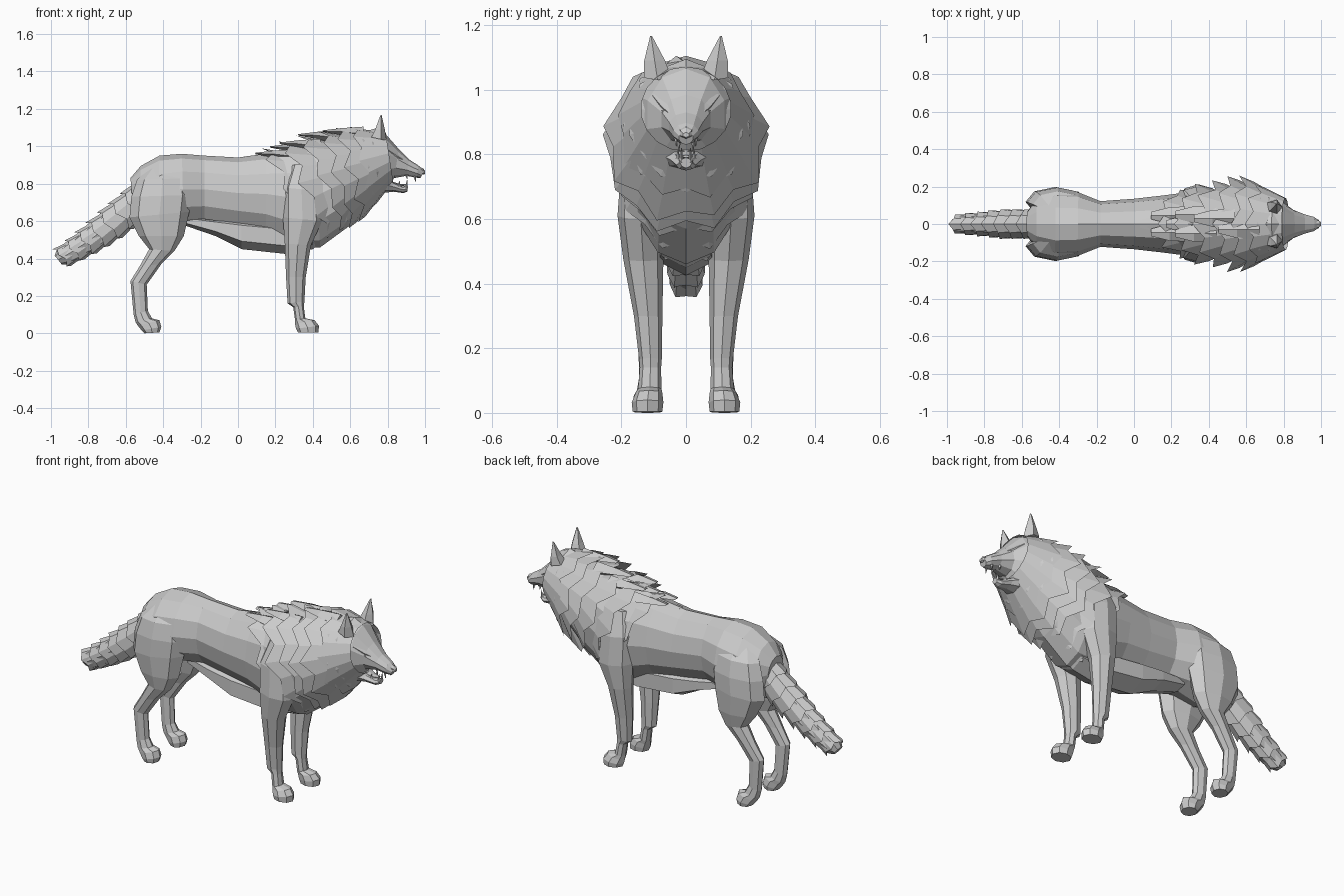
import bpy, bmesh, math, random
from mathutils import Vector

random.seed(4)


def ring(p, q, w, yc=0.0, n=10):
    """Oval through side-view points p and q (x, z), half-width w, centred on yc."""
    c = Vector(((p[0] + q[0]) / 2, yc, (p[1] + q[1]) / 2))
    u = Vector(((p[0] - q[0]) / 2, 0, (p[1] - q[1]) / 2))
    return [c + u * math.cos(2 * math.pi * i / n) + Vector((0, w * math.sin(2 * math.pi * i / n), 0))
            for i in range(n)]


def skin(name, rings, cap_start=True, cap_end=True):
    """Bridge point rings into one flat-shaded mesh object."""
    bm = bmesh.new()
    rows = [[bm.verts.new(p) for p in r] for r in rings]
    n = len(rows[0])
    for a, b in zip(rows, rows[1:]):
        for i in range(n):
            j = (i + 1) % n
            bm.faces.new((a[i], a[j], b[j], b[i]))
    if cap_start:
        bm.faces.new(rows[0])
    if cap_end:
        bm.faces.new(rows[-1])
    bmesh.ops.recalc_face_normals(bm, faces=bm.faces)
    me = bpy.data.meshes.new(name)
    bm.to_mesh(me)
    bm.free()
    ob = bpy.data.objects.new(name, me)
    bpy.context.collection.objects.link(ob)
    return ob


def loft(name, secs, n=10):
    return skin(name, [ring(*s, n=n) for s in secs])


def shag(name, front, back, jag, n=16):
    """Open flared fur collar whose trailing edge ends in uneven spikes."""
    f, b = ring(*front, n=n), ring(*back, n=n)
    edge = []
    for i in range(n):
        k = jag * random.uniform(0.5, 1.2) if i % 2 == 0 else -jag * random.uniform(0.3, 1.1)
        edge.append(b[i] + (b[i] - f[i]) * k)
    return skin(name, [f, edge], False, False)


# Torso and neck core
loft("body", [
    ((-.575, .83), (-.56, .66), .07), ((-.52, .895), (-.53, .58), .13),
    ((-.42, .95), (-.43, .55), .175), ((-.30, .96), (-.29, .58), .168),
    ((-.18, .95), (-.18, .59), .122), ((0, .94), (0, .56), .135),
    ((.15, .96), (.15, .53), .152), ((.28, .99), (.30, .46), .17),
    ((.40, 1.01), (.44, .46), .175), ((.52, 1.04), (.59, .57), .165),
    ((.68, 1.05), (.72, .70), .13)], 12)

# Belly fur hanging under the ribs
loft("belly_fur", [
    ((-.28, .63), (-.28, .575), .07), ((-.12, .62), (-.12, .52), .10),
    ((.02, .62), (.02, .45), .11), ((.25, .60), (.25, .425), .10),
    ((.40, .60), (.40, .45), .09), ((.48, .62), (.48, .51), .07)], 6)

# Legs, sections from hip or shoulder to sole
FRONT = [((.39, .91), (.29, .90), .03, .12), ((.44, .76), (.24, .78), .06, .14),
         ((.45, .60), (.24, .62), .072, .14), ((.39, .47), (.25, .48), .062, .132),
         ((.362, .30), (.257, .30), .044, .117), ((.355, .17), (.265, .16), .035, .11),
         ((.352, .14), (.295, .14), .033, .11), ((.36, .08), (.305, .07), .036, .112),
         ((.41, .07), (.305, .05), .042, .115), ((.433, .04), (.31, .025), .049, .119),
         ((.43, .005), (.32, .005), .046, .119)]
HIND = [((-.33, .91), (-.47, .89), .03, .07), ((-.27, .83), (-.54, .82), .07, .105),
        ((-.25, .74), (-.57, .73), .078, .117),
        ((-.26, .65), (-.58, .62), .08, .118), ((-.29, .52), (-.53, .52), .066, .122),
        ((-.34, .44), (-.475, .45), .05, .122), ((-.41, .37), (-.525, .36), .038, .122),
        ((-.488, .26), (-.575, .28), .031, .118), ((-.482, .12), (-.558, .10), .030, .115),
        ((-.46, .08), (-.548, .06), .036, .116), ((-.42, .07), (-.535, .04), .043, .118),
        ((-.41, .035), (-.515, .015), .048, .119), ((-.42, .005), (-.50, .0), .044, .119)]
for side, s in (("left", 1), ("right", -1)):
    for label, secs in (("front_leg", FRONT), ("hind_leg", HIND)):
        loft(f"{label}_{side}", [(p, q, w, s * y) for p, q, w, y in secs], 8)

# Mane: overlapping collars, (top, bottom, half-width) of each trailing edge
MANE = [((.15, .985), (.42, .48), .18), ((.25, 1.02), (.50, .515), .205),
        ((.35, 1.05), (.57, .56), .225), ((.46, 1.075), (.62, .575), .245),
        ((.54, 1.095), (.67, .61), .245), ((.62, 1.10), (.73, .68), .205)]
for k, (t, b, w) in enumerate(MANE):
    front = ((t[0] + .17, t[1] - .03), (b[0] + .10, b[1] + .13), w * .68)
    shag(f"mane_layer_{k + 1}", front, (t, b, w), .2, 18)

# Loose tufts along the withers
for k, (x, z, y) in enumerate([(.03, .945, 0), (.09, .965, .045), (.09, .965, -.045),
                               (.17, 1.0, 0), (.22, 1.02, .05), (.22, 1.02, -.05),
                               (.32, 1.065, .03), (.45, 1.085, -.03)]):
    loft(f"back_tuft_{k + 1}", [((x + .22, z + .02), (x + .22, z - .06), .05, y),
                                ((x + .10, z + .012), (x + .10, z - .025), .045, y),
                                ((x, z), (x + .005, z - .008), .02, y)], 4)


# Tail: curved core plus overlapping fur collars
def tail_section(t, r, w):
    x, z = -.50 - .44 * t, .735 - .41 * t + .08 * t * t
    return ((x - .62 * r, z + .78 * r), (x + .62 * r, z - .78 * r), w)


loft("tail_core", [tail_section(-.08, .08, .06), tail_section(.3, .085, .066),
                   tail_section(.7, .07, .06), tail_section(.97, .045, .05)], 8)
for k in range(7):
    t = k / 7
    r = .102 - .062 * max(0, t - .3)
    shag(f"tail_fur_{k + 1}", tail_section(t - .06, r * .80, r * .66),
         tail_section(t + .14, r * .95, r * .80), .12, 10)
loft("tail_tip", [tail_section(.85, .062, .055), tail_section(.98, .056, .05),
                  tail_section(1.05, .03, .03)], 8)

# Head with upper muzzle, and the face fur behind it
loft("head", [
    ((.66, 1.075), (.72, .72), .13), ((.735, 1.095), (.77, .75), .145),
    ((.79, 1.065), (.80, .78), .125), ((.86, .985), (.835, .83), .08),
    ((.915, .93), (.90, .842), .055), ((.965, .897), (.955, .832), .04),
    ((.995, .87), (.975, .830), .022)], 10)
shag("cheek_ruff", ((.812, 1.015), (.808, .81), .095), ((.72, 1.08), (.765, .725), .172), .12, 14)
shag("head_ruff", ((.77, 1.05), (.79, .78), .12), ((.67, 1.09), (.735, .69), .19), .14, 16)
loft("nose", [((.965, .892), (.97, .855), .022), ((.99, .882), (.99, .848), .02),
              ((1.0, .868), (1.0, .852), .01)], 6)
loft("lower_jaw", [((.77, .85), (.77, .75), .08), ((.83, .81), (.83, .757), .048),
                   ((.88, .785), (.885, .75), .03), ((.91, .79), (.905, .758), .018)], 8)
loft("tongue", [((.80, .82), (.80, .80), .03), ((.86, .80), (.86, .785), .022),
                ((.895, .798), (.895, .79), .012)], 6)

for side, s in (("left", 1), ("right", -1)):
    # Ears
    loft(f"ear_{side}", [((.795, 1.03), (.705, 1.05), .045, s * .088),
                         ((.785, 1.09), (.728, 1.09), .034, s * .097),
                         ((.768, 1.167), (.760, 1.165), .003, s * .108)], 5)
    # Brow ridges and eyes
    loft(f"brow_{side}", [((.80, 1.0), (.80, .95), .025, s * .08),
                          ((.85, .96), (.845, .93), .018, s * .06),
                          ((.90, .925), (.89, .91), .008, s * .036)], 5)
    loft(f"eye_{side}", [((.835, .945), (.835, .925), .012, s * .072),
                         ((.858, .938), (.858, .926), .008, s * .066)], 6)
    # Fangs
    for label, x, z, dz, y in (("upper", .945, .845, -.035, .022), ("upper_back", .90, .85, -.025, .03),
                               ("lower", .90, .775, .045, .014), ("lower_back", .86, .785, .03, .025)):
        loft(f"{label}_tooth_{side}", [((x - .009, z), (x + .009, z), .007, s * y),
                                       ((x + .003, z + dz), (x + .005, z + dz), .001, s * y)], 4)
